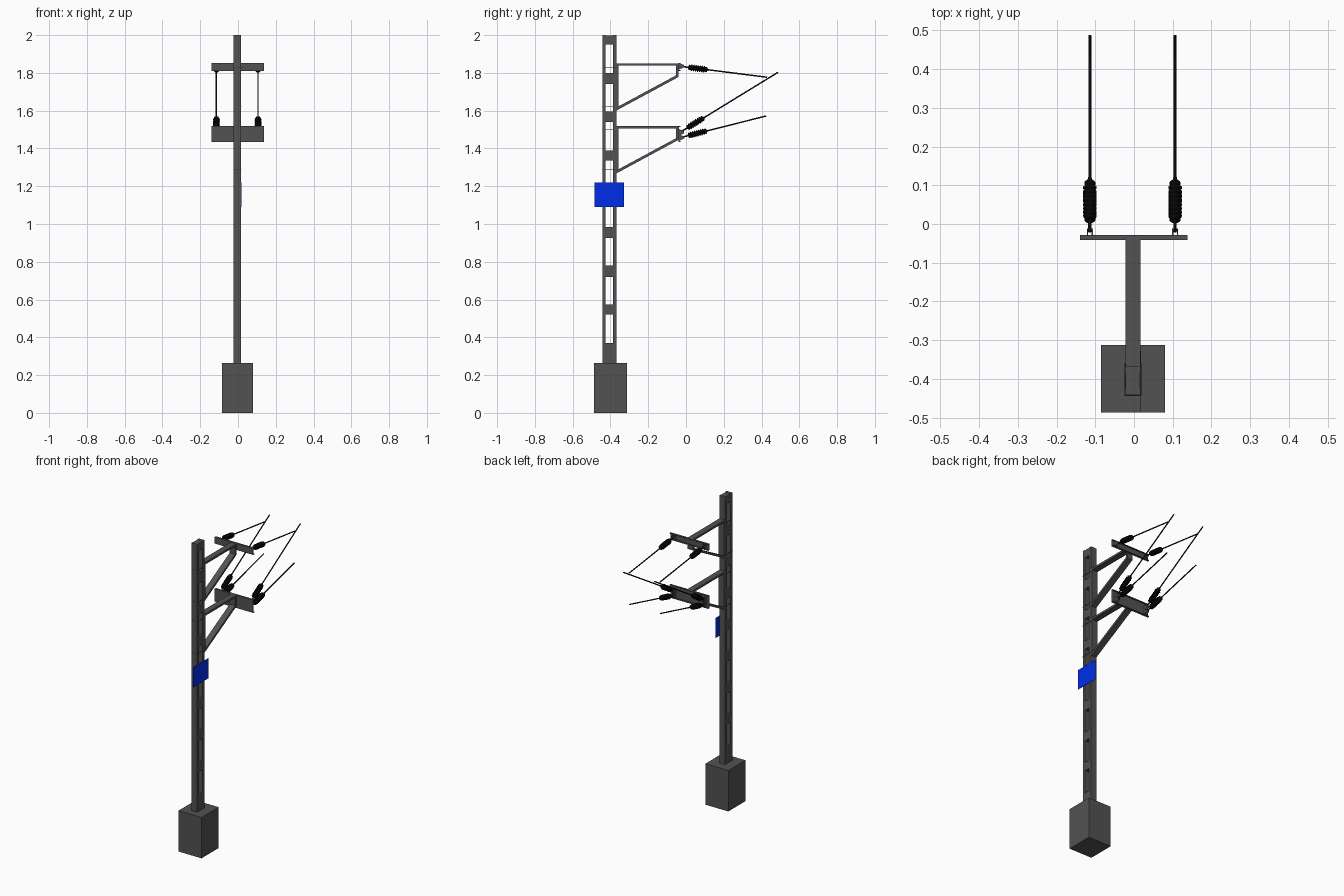
import bpy, bmesh, math
from mathutils import Vector

if "Cube" in bpy.data.objects:
    bpy.data.objects.remove(bpy.data.objects["Cube"])


def material(name, rgb):
    m = bpy.data.materials.new(name)
    m.diffuse_color = (*rgb, 1)
    m.use_nodes = True
    m.node_tree.nodes["Principled BSDF"].inputs["Base Color"].default_value = m.diffuse_color
    return m


STEEL = material("dark grey steel", (0.085, 0.085, 0.085))
BLACK = material("black", (0.002, 0.002, 0.002))
WIRE = material("wire charcoal", (0.010, 0.010, 0.010))
BLUE = material("sign blue", (0.0, 0.027, 0.8))
CX = -0.003            # pole centre line
WIRES_X = (-0.114, 0.106)


def finish(name, bm, mat, smooth=False):
    bmesh.ops.recalc_face_normals(bm, faces=bm.faces)
    me = bpy.data.meshes.new(name)
    bm.to_mesh(me)
    bm.free()
    me.materials.append(mat)
    if smooth:
        for p in me.polygons:
            p.use_smooth = len(p.vertices) == 4
    ob = bpy.data.objects.new(name, me)
    bpy.context.collection.objects.link(ob)
    return ob


def prism(name, yz, x0, x1, mat=STEEL):
    """Extrude a side profile (y, z) along x."""
    bm = bmesh.new()
    face = bm.faces.new([bm.verts.new((x0, y, z)) for y, z in yz])
    ext = bmesh.ops.extrude_face_region(bm, geom=[face])["geom"]
    verts = [v for v in ext if isinstance(v, bmesh.types.BMVert)]
    bmesh.ops.translate(bm, verts=verts, vec=(x1 - x0, 0, 0))
    # keep the starting cap so that the solid is closed
    if not face.is_valid:
        bmesh.ops.holes_fill(bm, edges=bm.edges)
    return finish(name, bm, mat)


def box(name, x, y, z, mat=STEEL):
    return prism(name, [(y[0], z[0]), (y[1], z[0]), (y[1], z[1]), (y[0], z[1])], *x, mat)


def lathe(name, start, end, profile, mat, sides=12):
    """Revolve (distance, radius) profile about the line start -> end."""
    a, b = Vector(start), Vector(end)
    rot = (b - a).to_track_quat('Z', 'Y')
    bm = bmesh.new()
    rings = []
    for d, r in profile:
        rings.append([bm.verts.new(a + rot @ Vector((r * math.cos(t), r * math.sin(t), d)))
                      for t in (2 * math.pi * i / sides for i in range(sides))])
    for lo, hi in zip(rings, rings[1:]):
        for i in range(sides):
            j = (i + 1) % sides
            bm.faces.new((lo[i], lo[j], hi[j], hi[i]))
    bm.faces.new(rings[0])
    bm.faces.new(rings[-1])
    return finish(name, bm, mat, smooth=sides > 8)


def rod(name, a, b, r, mat, sides=8):
    return lathe(name, a, b, [(0, r), ((Vector(b) - Vector(a)).length, r)], mat, sides)


# Foundation block
box("foundation_block", (-0.085, 0.080), (-0.487, -0.312), (0, 0.265))

# Pole: two flanges joined by batten plates
for name, y in (("front", (-0.442, -0.425)), ("back", (-0.386, -0.368))):
    box(f"pole_{name}_flange", (CX - 0.02, CX + 0.02), y, (0.26, 2.0))
for z in ((0.26, 0.37), (0.52, 0.575), (0.72, 0.78), (0.925, 0.985), (1.13, 1.185),
          (1.335, 1.39), (1.54, 1.595), (1.74, 1.80), (1.95, 1.999)):
    box("pole_batten", (CX - 0.0185, CX + 0.0185), (-0.43, -0.38), z)

# Sign on the right side of the pole
box("blue_sign", (0.0168, 0.0182), (-0.485, -0.328), (1.09, 1.22), BLUE)


def bracket(top, label):
    """Triangular arm with end post, brace and pole straps."""
    x = (CX - 0.0195, CX + 0.0195)
    box(f"{label}_arm_beam", x, (-0.37, -0.037), (top - 0.013, top))
    box(f"{label}_arm_mount", x, (-0.37, -0.358), (top - 0.245, top))
    box(f"{label}_arm_post", x, (-0.054, -0.04), (top - 0.07, top - 0.01))
    prism(f"{label}_arm_brace", [(-0.368, top - 0.25), (-0.04, top - 0.073),
                                 (-0.04, top - 0.057), (-0.368, top - 0.234)], *x)
    for z in (top - 0.02, top - 0.228):          # straps round the pole
        for sx in (CX - 0.0205, CX + 0.0205):
            rod(f"{label}_pole_strap", (sx, -0.443, z), (sx, -0.36, z), 0.0015, STEEL, 6)
        for y in (-0.4425, -0.3675):
            rod(f"{label}_pole_strap", (CX - 0.021, y, z), (CX + 0.021, y, z), 0.0015, STEEL, 6)


def crossarm(z0, z1, label):
    """Channel section, open to the back."""
    t = 0.004
    prism(f"{label}_crossarm", [(-0.041, z0), (-0.028, z0), (-0.028, z0 + t), (-0.037, z0 + t),
                                (-0.037, z1 - t), (-0.028, z1 - t), (-0.028, z1), (-0.041, z1)],
          -0.139, 0.138)


bracket(1.851, "upper")
bracket(1.518, "lower")
crossarm(1.811, 1.853, "upper")
crossarm(1.435, 1.518, "lower")


def wire_line(label, x, start, end):
    """Clevis, ribbed insulator and wire running from the crossarm."""
    a, b = Vector((x, *start)), Vector((x, *end))
    d = (b - a).normalized()
    for s in (-0.006, 0.006):                    # clevis cheeks
        prism(f"{label}_clevis", [(-0.038, start[1] - 0.018), (-0.011, start[1] - 0.005),
                                  (-0.011, start[1] + 0.007), (-0.038, start[1] + 0.018)],
              x + s - 0.0015, x + s + 0.0015)
    pin = a + d * 0.018
    rod(f"{label}_clevis_pin", pin - Vector((0.008, 0, 0)), pin + Vector((0.008, 0, 0)),
        0.0025, STEEL)
    rod(f"{label}_link", a + d * 0.014, a + d * 0.05, 0.0042, WIRE)
    profile = [(0.044, 0.007)]
    for i in range(9):                           # insulator sheds
        r = 0.0145 if i in (0, 8) else 0.0175
        s = 0.047 + i * 0.0110
        profile += [(s, 0.012), (s + 0.003, r), (s + 0.006, r), (s + 0.009, 0.012)]
    profile += [(0.148, 0.006), (0.156, 0.004)]
    lathe(f"{label}_insulator", a, b, profile, BLACK, 16)
    rod(f"{label}_wire", a + d * 0.15, b, 0.0038, WIRE)


for x in WIRES_X:
    wire_line("upper", x, (-0.032, 1.835), (0.430, 1.777))
    wire_line("diagonal", x, (-0.032, 1.485), (0.487, 1.803))
    wire_line("lower", x, (-0.032, 1.457), (0.425, 1.572))
